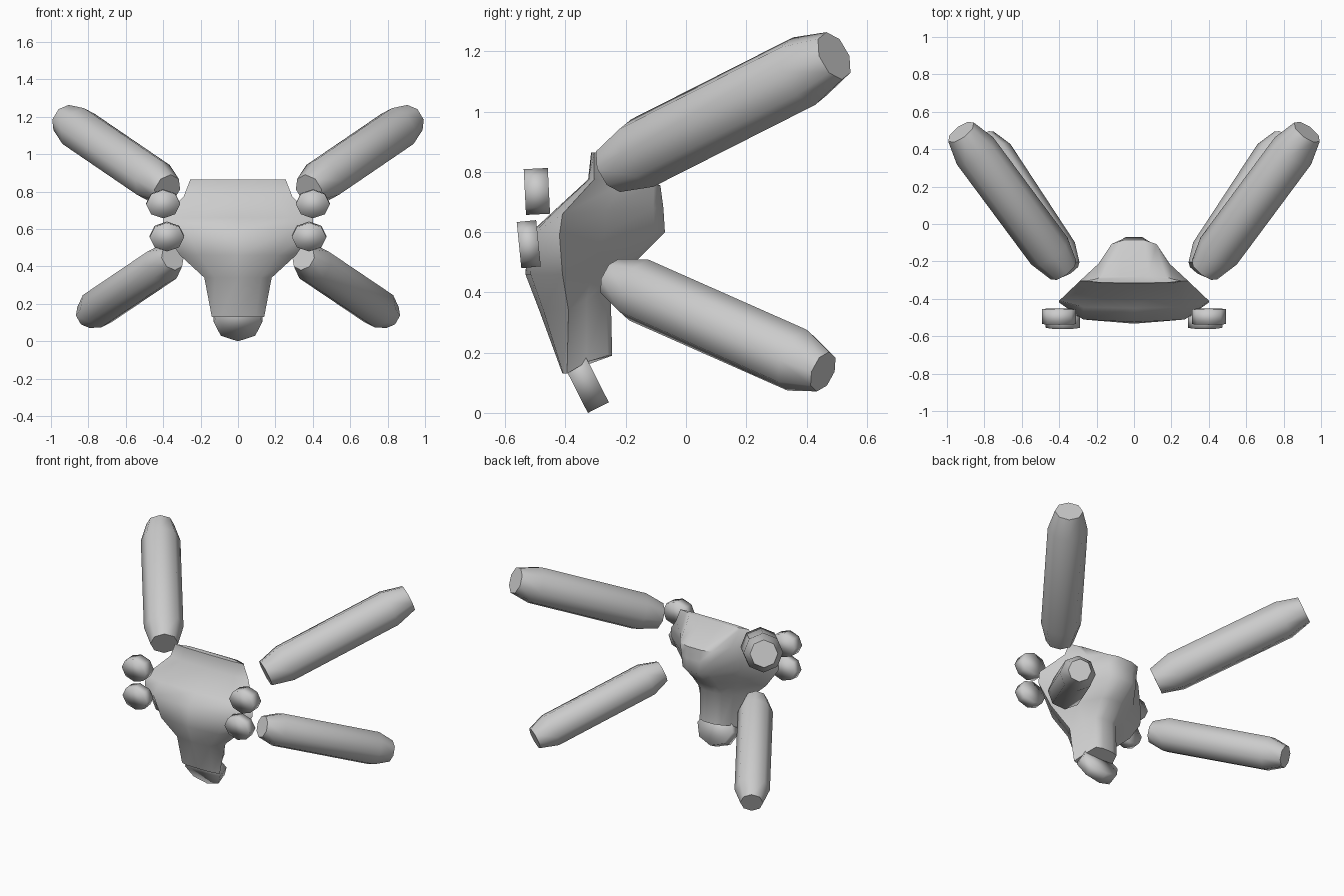
import bpy, math
from mathutils import Vector

if "Cube" in bpy.data.objects:
    bpy.data.objects.remove(bpy.data.objects["Cube"])

def make(name, verts, faces, angle=50):
    me = bpy.data.meshes.new(name)
    me.from_pydata([tuple(v) for v in verts], [], faces)
    me.update()
    ob = bpy.data.objects.new(name, me)
    bpy.context.collection.objects.link(ob)
    bpy.ops.object.select_all(action='DESELECT')
    ob.select_set(True)
    bpy.context.view_layer.objects.active = ob
    bpy.ops.object.mode_set(mode='EDIT')
    bpy.ops.mesh.select_all(action='SELECT')
    bpy.ops.mesh.normals_make_consistent(inside=False)
    bpy.ops.object.mode_set(mode='OBJECT')
    bpy.ops.object.shade_smooth_by_angle(angle=math.radians(angle))
    return ob

def skin(rings):
    """Bridge equal-sized rings and cap both ends."""
    n = len(rings[0])
    faces = [(i*n + j, i*n + (j+1) % n, (i+1)*n + (j+1) % n, (i+1)*n + j)
             for i in range(len(rings)-1) for j in range(n)]
    faces += [tuple(range(n))[::-1], tuple(range((len(rings)-1)*n, len(rings)*n))]
    return [v for r in rings for v in r], faces

def turned(name, a, b, profile, sx=1.0, n=8, angle=50):
    """Eight-sided solid along a-b; profile = (distance, radius) pairs."""
    a, b = Vector(a), Vector(b)
    d = (b - a).normalized()
    u = Vector((0, 0, 1))
    u = (u - d * u.dot(d)).normalized()
    s = d.cross(u)
    rings = []
    for t, r in profile:
        rings.append([a + d*t + u*r*math.cos(k*math.tau/n) + s*r*sx*math.sin(k*math.tau/n)
                      for k in range(n)])
    return make(name, *skin(rings), angle)

def tube(name, a, b, r, cap, cham):
    L = (Vector(b) - Vector(a)).length
    turned(name, a, b, [(0, cap), (cham, r), (L - cham, r), (L, cap)])

def disc(name, c, tilt, r, thick, sx):
    c = Vector(c)
    d = Vector((0, math.cos(tilt), math.sin(tilt))) * thick / 2
    turned(name, c - d, c + d, [(0, r), (thick, r)], sx, angle=100)

# Thrusters and front discs, mirrored left and right
for m, side in ((1, "right"), (-1, "left")):
    tube(side + "_upper_tube", (.378*m, -.245, .812), (.925*m, .492, 1.185), .121, .085, .135)
    tube(side + "_lower_tube", (.35*m, -.243, .446), (.808*m, .455, .137), .108, .07, .11)
    disc(side + "_upper_disc", (.40*m, -.495, .735), .05, .076, .08, 1.2)
    disc(side + "_lower_disc", (.38*m, -.522, .56), .1, .077, .065, 1.2)

# Tilted disc below the body
disc("bottom_disc", (0, -.343, .12), .47, .115, .078, 1.13)

# Body shell: front z, back z, half width, front y, side y, back y, spine half width
stations = [
    (.13, .19, .14, -.41, -.395, -.245, .08),
    (.34, .40, .18, -.487, -.39, -.25, .08),
    (.46, .50, .31, -.533, -.41, -.17, .09),
    (.59, .60, .40, -.525, -.42, -.07, .10),
    (.66, .68, .40, -.45, -.41, -.075, .11),
    (.775, .755, .29, -.325, -.305, -.085, .12),
    (.865, .865, .255, -.315, -.305, -.28, .17),
]
rings = []
for zf, zb, w, f, s, b, bw in stations:
    half = [(w*.68, f + .14*(s-f)), (w, s), (w*.4 + bw*.6, s*.57 + b*.43),
            (bw, b*.9 + s*.1), (bw*.45, b)]
    pts = [(0, f)] + half + [(-x, y) for x, y in reversed(half)]
    rings.append([(x, y, zf + (zb-zf)*min(1, 1.5*max(0, y-s)/(b-s))) for x, y in pts])
make("body", *skin(rings))
